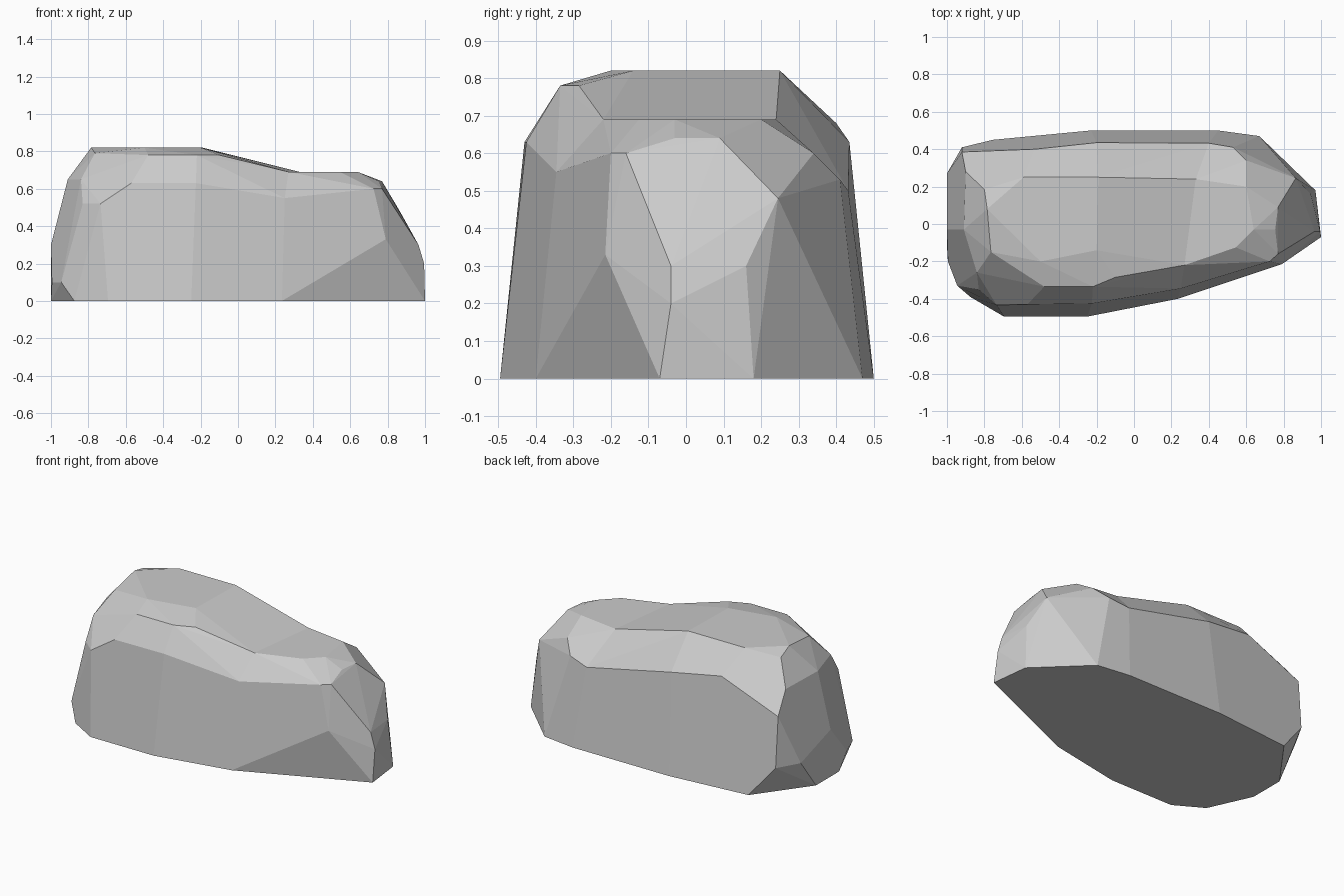
import bpy, bmesh, math

if "Cube" in bpy.data.objects:
    bpy.data.objects.remove(bpy.data.objects["Cube"])

# Outline points grouped by height: the rock is two convex lumps meeting at a crease
tall_lump = {
    0.0: [(-.755, .45), (-.23, .5), (-1, .117), (-1, -.115), (-.875, -.39), (-.695, -.495), (-.25, -.495)],
    0.1: [(-.945, -.33), (-.995, -.2)],
    0.2: [(-.92, .41), (-1, .27)],
    0.3: [(-1, -.03)],
    0.52: [(-.92, .385), (-.83, -.35), (-.735, -.433)],
    0.63: [(-.57, -.43), (-.225, -.425), (-.2, .435)],
    0.65: [(-.84, -.26), (-.91, -.03), (-.9, .28)],
    0.68: [(-.53, .4)],
    0.78: [(-.48, -.335), (-.22, -.335), (-.1, -.285)],
    0.79: [(-.8, .185), (-.765, -.15), (-.08, .24)],
    0.82: [(-.785, .08), (-.5, -.2), (-.2, -.14), (-.59, .25), (-.19, .25)],
}
low_lump = {
    0.0: [(.67, .47), (.97, .18), (1, -.07)],
    0.2: [(.995, -.04)],
    0.3: [(.945, .16), (.965, -.04)],
    0.33: [(.79, -.215)],
    0.48: [(.865, .245)],
    0.53: [(.53, .41)],
    0.6: [(.725, -.2), (.77, -.16), (.6, .34)],
    0.64: [(.755, -.03), (.77, .09)],
    0.69: [(.64, -.03), (.545, -.125), (.6, .2)],
}
crease = [(.235, -.4, 0), (.25, -.345, .55), (.27, -.22, .69),
          (.33, .24, .69), (.4, .432, .5), (.45, .5, 0)]


def add_lump(bm, levels):
    """Hull one lump with the crease and leave it open at the crease."""
    seam = [bm.verts.new(p) for p in crease]
    pts = seam + [bm.verts.new((x, y, z)) for z, ring in levels.items() for x, y in ring]
    bmesh.ops.convex_hull(bm, input=pts)
    inner = [f for f in bm.faces if all(v in seam for v in f.verts)]
    bmesh.ops.delete(bm, geom=inner, context='FACES')


# Build both lumps and weld them along the crease
bm = bmesh.new()
for levels in (tall_lump, low_lump):
    part = bmesh.new()
    add_lump(part, levels)
    mesh = bpy.data.meshes.new("lump")
    part.to_mesh(mesh)
    part.free()
    bm.from_mesh(mesh)
    bpy.data.meshes.remove(mesh)
bmesh.ops.remove_doubles(bm, verts=bm.verts, dist=0.001)
loose = [v for v in bm.verts if not v.link_faces]
bmesh.ops.delete(bm, geom=loose, context='VERTS')

# Merge nearly flat triangles into broad chipped facets
bmesh.ops.dissolve_limit(bm, angle_limit=math.radians(4), verts=bm.verts, edges=bm.edges)
bmesh.ops.recalc_face_normals(bm, faces=bm.faces)

mesh = bpy.data.meshes.new("rock")
bm.to_mesh(mesh)
bm.free()
rock = bpy.data.objects.new("rock", mesh)
bpy.context.collection.objects.link(rock)
